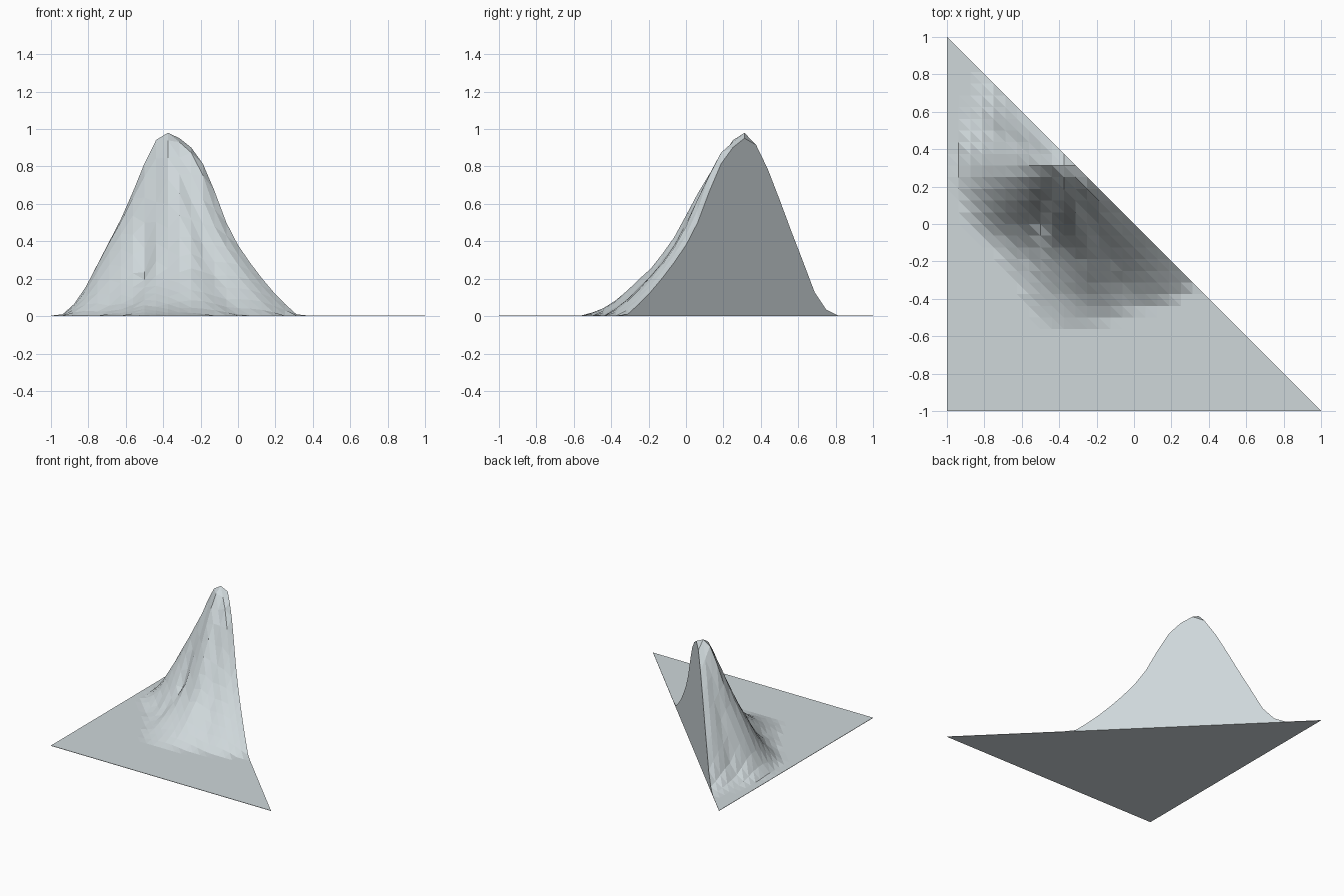
import bpy, bmesh, math

if "Cube" in bpy.data.objects:
    bpy.data.objects.remove(bpy.data.objects["Cube"])

N = 32                       # grid cells along each straight side
PEAK = (-0.375, 0.325)
# ridge lines from the peak: foot x, foot y, slope profile number
RAYS = [(-0.81, 0.81, 0), (-0.89, 0.56, 0), (-0.94, 0.35, 1), (-0.94, 0.18, 1),
        (-0.88, 0.0, 2), (-0.74, -0.12, 2), (-0.62, -0.31, 3), (-0.52, -0.50, 3),
        (-0.41, -0.56, 3), (-0.19, -0.52, 4), (0.0, -0.45, 4), (0.20, -0.40, 5),
        (0.32, -0.32, 5)]
# heights at equal steps from peak to foot
PROFILES = [
    [.985, .89, .78, .66, .53, .41, .29, .16, .06, .02, 0],
    [.985, .95, .84, .70, .56, .45, .34, .23, .12, .045, 0],
    [.985, .93, .80, .66, .52, .40, .29, .18, .09, .03, 0],
    [.985, .93, .77, .58, .39, .24, .16, .10, .05, .02, 0],
    [.985, .92, .82, .67, .52, .38, .26, .18, .10, .04, 0],
    [.985, .93, .87, .74, .54, .40, .30, .21, .13, .06, 0]]


def polar(x, y):
    dx, dy = x - PEAK[0], y - PEAK[1]
    a = math.degrees(math.atan2(dy, dx))
    return (a + 360 if a < 45 else a), math.hypot(dx, dy)


FEET = [polar(x, y) + (p,) for x, y, p in RAYS]


def sample(profile, t):
    s = min(max(t, 0), 1) * 10
    i = min(int(s), 9)
    return profile[i] + (profile[i + 1] - profile[i]) * (s - i)


def height(x, y):
    a, d = polar(x, y)
    a = min(max(a, FEET[0][0]), FEET[-1][0])
    for (a0, r0, p0), (a1, r1, p1) in zip(FEET, FEET[1:]):
        if a <= a1:
            k = (a - a0) / (a1 - a0)
            t = d / (r0 + (r1 - r0) * k)
            return (1 - k) * sample(PROFILES[p0], t) + k * sample(PROFILES[p1], t)
    return 0


# terrain surface: triangular grid cut along its diagonal
bm = bmesh.new()
grid = {}
for i in range(N + 1):
    for j in range(N + 1 - i):
        x, y = -1 + 2 * i / N, -1 + 2 * j / N
        grid[i, j] = bm.verts.new((x, y, 0.003 + height(x, y)))
for i in range(N):
    for j in range(N - i):
        bm.faces.new((grid[i, j], grid[i + 1, j], grid[i, j + 1]))
        if i + j < N - 1:
            bm.faces.new((grid[i + 1, j], grid[i + 1, j + 1], grid[i, j + 1]))

# side walls and flat underside
top = list(bm.faces)
rim = [e for e in bm.edges if e.is_boundary]
walls = bmesh.ops.extrude_edge_only(bm, edges=rim)["geom"]
for v in walls:
    if isinstance(v, bmesh.types.BMVert):
        v.co.z = 0
low = [e for e in walls if isinstance(e, bmesh.types.BMEdge) and e.is_boundary]
bmesh.ops.contextual_create(bm, geom=low)
bmesh.ops.recalc_face_normals(bm, faces=bm.faces)

mesh = bpy.data.meshes.new("mountain_slice")
bm.to_mesh(mesh)
bm.free()
mat = bpy.data.materials.new("pale grey")
mat.diffuse_color = (0.62, 0.68, 0.70, 1)
mat.use_nodes = True
mat.node_tree.nodes["Principled BSDF"].inputs["Base Color"].default_value = mat.diffuse_color
mesh.materials.append(mat)
bpy.context.collection.objects.link(bpy.data.objects.new("mountain_slice", mesh))
